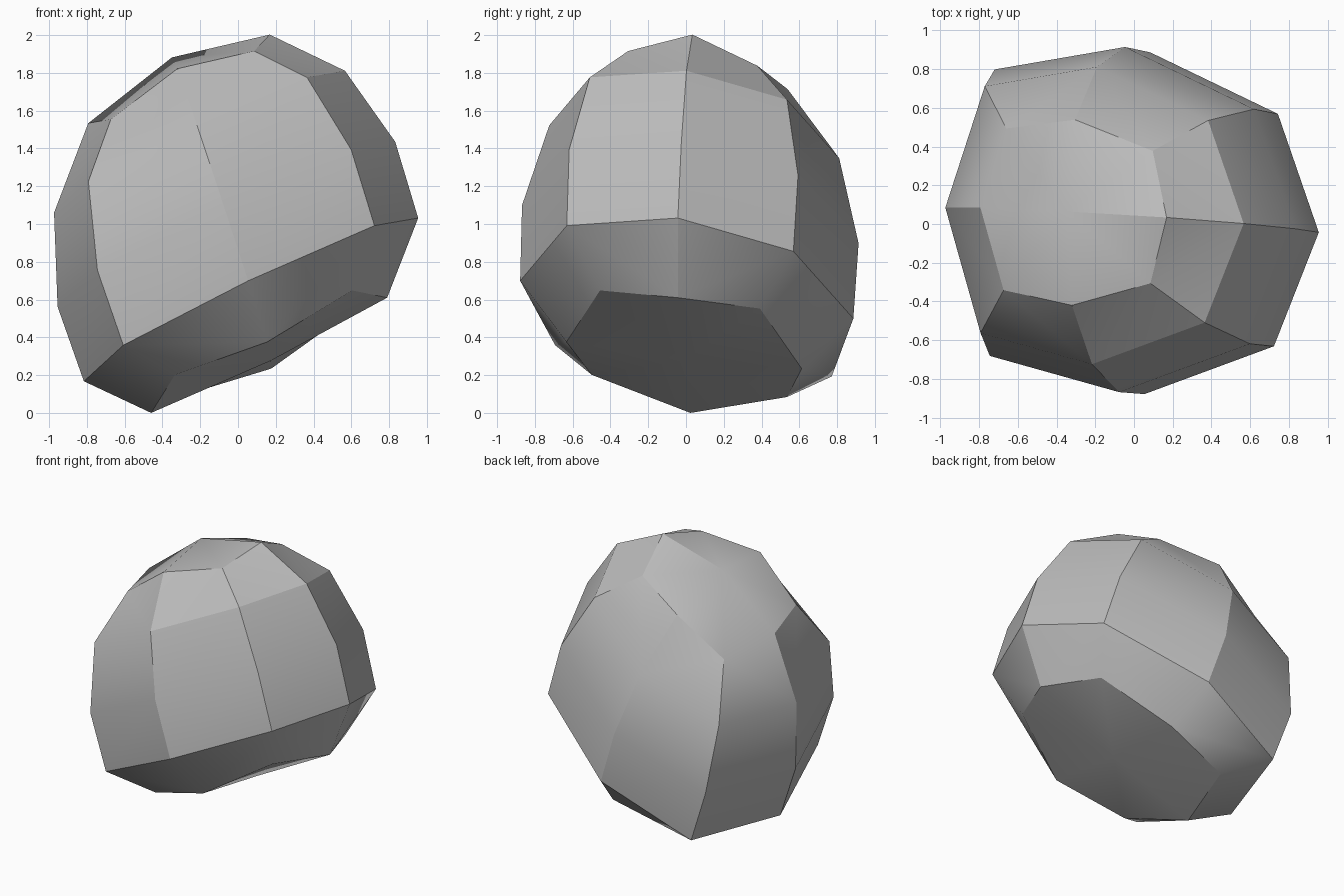
import bpy
import bmesh
import math
from mathutils import Vector

default_cube = bpy.data.objects.get("Cube")
if default_cube:
    bpy.data.objects.remove(default_cube, do_unlink=True)

# Tilted frame of the boulder: two ring axes and a leaning spine
LONG = Vector((0.885, -0.047, 0.432))
CROSS = Vector((0.015, 0.882, -0.1))
SPINE = Vector((-0.31, 0.045, 0.95))
BASE = Vector((0.165, -0.01, 0.305))

# Eight-sided cross-section, wider towards one end
OUTLINE = [(1, 0), (0.75, 0.68), (0, 1), (-0.75, 0.83),
           (-1, 0), (-0.75, -0.83), (0, -1), (0.75, -0.68)]

# Rings up the spine: height, size, height shift and size of the corners
RINGS = [(0.0, 0.706, 0.07, 1.0),
         (0.31, 1.0, 0.0, 1.0),
         (0.73, 1.01, 0.0, 1.0),
         (1.19, 0.87, 0.0, 1.0),
         (1.54, 0.543, -0.08, 1.05)]
BOTTOM, TOP = -0.03, 1.66


def on_spine(height):
    return BASE + SPINE * height


def make_material(name, colour):
    material = bpy.data.materials.new(name)
    material.use_nodes = True
    material.diffuse_color = colour
    shader = next(n for n in material.node_tree.nodes if n.type == 'BSDF_PRINCIPLED')
    shader.inputs["Base Color"].default_value = colour
    shader.inputs["Roughness"].default_value = 0.9
    return material


def add_ring(bm, height, size, corner_shift, corner_size):
    ring = []
    for i, (u, v) in enumerate(OUTLINE):
        corner = i % 2 == 1
        centre = on_spine(height + (corner_shift if corner else 0))
        scale = size * (corner_size if corner else 1)
        ring.append(bm.verts.new(centre + (LONG * u + CROSS * v) * scale))
    return ring


def bridge(bm, low, high, split=None):
    """Join two rings; split is the parity of the low corner that owns the diagonal."""
    count = len(low)
    for i in range(count):
        j = (i + 1) % count
        a, b, c, d = low[i], low[j], high[j], high[i]
        if split is None:
            bm.faces.new((a, b, c, d))
        elif i % 2 == split:
            bm.faces.new((a, b, c))
            bm.faces.new((a, c, d))
        else:
            bm.faces.new((a, b, d))
            bm.faces.new((b, c, d))


def cap(bm, ring, height):
    pole = bm.verts.new(on_spine(height))
    for i, vert in enumerate(ring):
        bm.faces.new((vert, ring[(i + 1) % len(ring)], pole))


# Boulder: loft the rings, then close both ends
bm = bmesh.new()
rings = [add_ring(bm, *row) for row in RINGS]
bridge(bm, rings[0], rings[1], split=0)
bridge(bm, rings[1], rings[2])
bridge(bm, rings[2], rings[3])
bridge(bm, rings[3], rings[4], split=0)
cap(bm, rings[0], BOTTOM)
cap(bm, rings[-1], TOP)
bmesh.ops.recalc_face_normals(bm, faces=bm.faces)

mesh = bpy.data.meshes.new("boulder")
bm.to_mesh(mesh)
bm.free()
mesh.materials.append(make_material("stone_grey", (0.5, 0.5, 0.5, 1.0)))
boulder = bpy.data.objects.new("boulder", mesh)
bpy.context.collection.objects.link(boulder)

# Soft shading with the hard ridges kept crisp
bpy.ops.object.select_all(action='DESELECT')
boulder.select_set(True)
bpy.context.view_layer.objects.active = boulder
bpy.ops.object.shade_smooth_by_angle(angle=math.radians(30))
